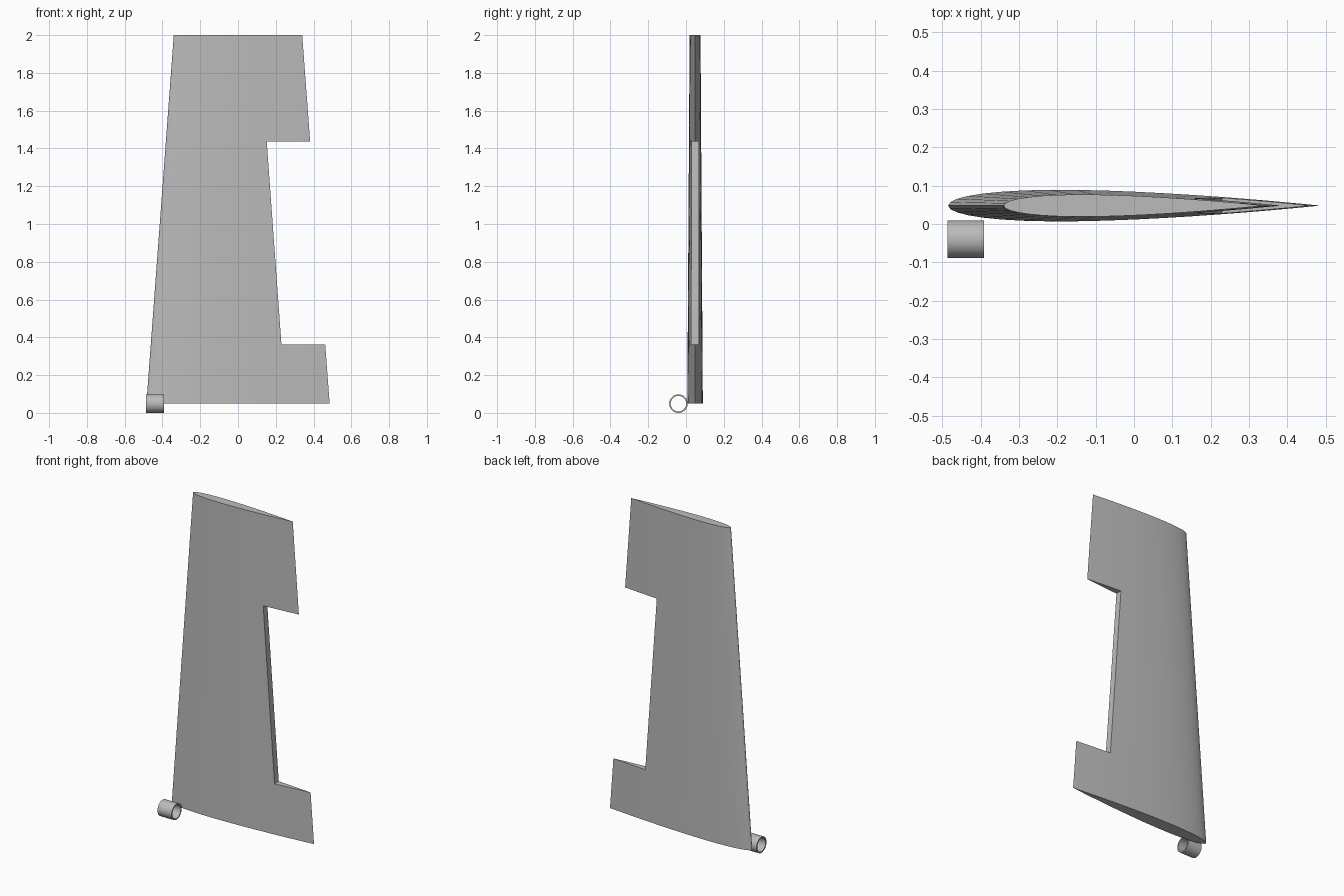
import bpy, bmesh, math
from mathutils import Matrix

cube = bpy.data.objects.get("Cube")
if cube:
    bpy.data.objects.remove(cube, do_unlink=True)

grey = bpy.data.materials.new("light grey")
grey.use_nodes = True
colour = (0.5, 0.5, 0.5, 1)
grey.diffuse_color = colour
grey.node_tree.nodes["Principled BSDF"].inputs["Base Color"].default_value = colour


def make_object(name, bm):
    bmesh.ops.recalc_face_normals(bm, faces=bm.faces)
    mesh = bpy.data.meshes.new(name)
    bm.to_mesh(mesh)
    bm.free()
    mesh.materials.append(grey)
    obj = bpy.data.objects.new(name, mesh)
    bpy.context.collection.objects.link(obj)
    return obj


def loft(name, rings):
    """Skin matching closed rings and cap both ends."""
    bm = bmesh.new()
    loops = [[bm.verts.new(p) for p in ring] for ring in rings]
    n = len(loops[0])
    for a, b in zip(loops, loops[1:]):
        for i in range(n):
            j = (i + 1) % n
            bm.faces.new((a[i], a[j], b[j], b[i]))
    bm.faces.new(loops[0])
    bm.faces.new(loops[-1])
    return make_object(name, bm)


def half_thickness(t):
    """Symmetric aerofoil thickness at chord fraction t, closed at the tail."""
    return 0.425 * (0.2969 * math.sqrt(t) - 0.126 * t - 0.3516 * t**2
                    + 0.2843 * t**3 - 0.1036 * t**4)


def section(half_chord, z, steps=20):
    chord = 2 * half_chord
    ts = [(1 - math.cos(math.pi * i / steps)) / 2 for i in range(steps + 1)]
    outline = [(t, half_thickness(t)) for t in ts]
    outline += [(t, -half_thickness(t)) for t in reversed(ts[1:-1])]
    return [(t * chord - half_chord, 0.048 + y * chord, z) for t, y in outline]


# Tapered fin
fin = loft("fin", [section(0.485, 0.05), section(0.34, 2.0)])

# Trailing edge notch
notch = [(0.23, 0.362), (0.8, 0.362), (0.8, 1.438), (0.152, 1.438)]
cutter = loft("notch_cutter", [[(x, y, z) for x, z in notch] for y in (-0.3, 0.4)])
cutter.hide_render = True
cut = fin.modifiers.new("notch", "BOOLEAN")
cut.operation = "DIFFERENCE"
cut.solver = "EXACT"
cut.object = cutter
bpy.context.view_layer.objects.active = fin
fin.select_set(True)
bpy.ops.object.modifier_apply(modifier=cut.name)
bpy.data.objects.remove(cutter, do_unlink=True)

# Hinge tube: a rectangular wall profile spun around the x axis
bm = bmesh.new()
profile = [(-0.487, 0.049), (-0.391, 0.049), (-0.391, 0.041), (-0.487, 0.041)]
verts = [bm.verts.new((x, 0, r)) for x, r in profile]
edges = [bm.edges.new((verts[i], verts[(i + 1) % 4])) for i in range(4)]
bmesh.ops.spin(bm, geom=verts + edges, cent=(0, 0, 0), axis=(1, 0, 0),
               angle=math.tau, steps=48)
bmesh.ops.remove_doubles(bm, verts=bm.verts, dist=0.0005)
bmesh.ops.transform(bm, matrix=Matrix.Translation((0, -0.04, 0.049)), verts=bm.verts)
tube = make_object("hinge_tube", bm)

# Smooth the round surfaces, keep sharp rims
for obj in (fin, tube):
    bpy.ops.object.select_all(action="DESELECT")
    obj.select_set(True)
    bpy.context.view_layer.objects.active = obj
    bpy.ops.object.shade_smooth_by_angle(angle=math.radians(30))
